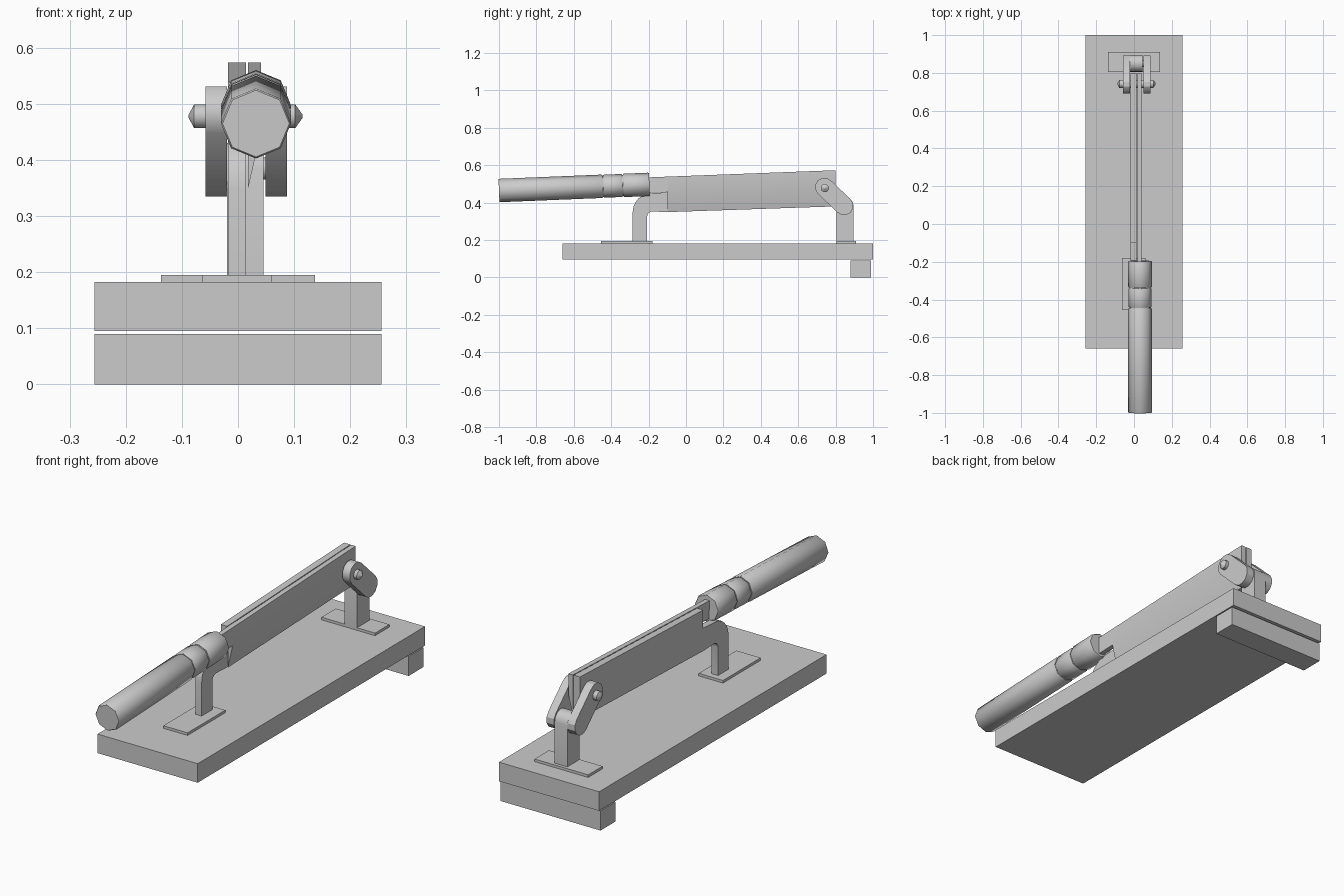
import bpy, bmesh, math
from mathutils import Vector, Matrix

if "Cube" in bpy.data.objects:
    bpy.data.objects.remove(bpy.data.objects["Cube"], do_unlink=True)

grey = bpy.data.materials.new("plain grey")
grey.use_nodes = True
COLOUR = (0.6, 0.6, 0.6, 1)
grey.diffuse_color = COLOUR
grey.node_tree.nodes["Principled BSDF"].inputs["Base Color"].default_value = COLOUR


def finish(name, bm, angle=30):
    bmesh.ops.recalc_face_normals(bm, faces=bm.faces)
    mesh = bpy.data.meshes.new(name)
    bm.to_mesh(mesh)
    bm.free()
    mesh.materials.append(grey)
    ob = bpy.data.objects.new(name, mesh)
    bpy.context.collection.objects.link(ob)
    bpy.ops.object.select_all(action="DESELECT")
    ob.select_set(True)
    bpy.context.view_layer.objects.active = ob
    bpy.ops.object.shade_smooth_by_angle(angle=math.radians(angle))
    return ob


def box(name, x, y, z):
    bm = bmesh.new()
    bmesh.ops.create_cube(bm, size=1)
    for v in bm.verts:
        v.co = [lo + (c + 0.5) * (hi - lo) for c, (lo, hi) in zip(v.co, (x, y, z))]
    return finish(name, bm)


def side_plate(name, outline, x0, x1):
    """Extrude a (y, z) outline across x."""
    bm = bmesh.new()
    face = bm.faces.new([bm.verts.new((x0, y, z)) for y, z in outline])
    ext = bmesh.ops.extrude_face_region(bm, geom=[face])
    moved = [g for g in ext["geom"] if isinstance(g, bmesh.types.BMVert)]
    bmesh.ops.translate(bm, verts=moved, vec=(x1 - x0, 0, 0))
    return finish(name, bm)


def loft(name, rings, angle=30):
    """Join equal-sized rings of points and cap both ends."""
    bm = bmesh.new()
    rows = [[bm.verts.new(p) for p in ring] for ring in rings]
    n = len(rows[0])
    for a, b in zip(rows, rows[1:]):
        for i in range(n):
            bm.faces.new((a[i], a[(i + 1) % n], b[(i + 1) % n], b[i]))
    bm.faces.new(rows[0])
    bm.faces.new(rows[-1])
    return finish(name, bm, angle)


def lathe(name, start, direction, profile, sides, angle):
    """Turn a (distance, radius) profile around an axis."""
    d = Vector(direction).normalized()
    u = d.orthogonal().normalized() if abs(d.x) > 0.5 else Vector((1, 0, 0))
    w = d.cross(u)
    turns = [2 * math.pi * i / sides for i in range(sides)]
    return loft(name, [[Vector(start) + d * t + (u * math.cos(a) + w * math.sin(a)) * r
                        for a in turns] for t, r in profile], angle)


def arc(cy, cz, r, start, end, steps=6):
    angles = [math.radians(start + (end - start) * i / steps) for i in range(steps + 1)]
    return [(cy + r * math.cos(a), cz + r * math.sin(a)) for a in angles]


def top(y):
    return 0.543 + 0.038 * y


def bottom(y):
    return 0.353 + 0.034 * y


# Board, rear foot and mounting plates
box("base_board", (-0.256, 0.256), (-0.66, 1), (0.095, 0.183))
box("rear_foot", (-0.256, 0.256), (0.88, 0.99), (0, 0.09))
box("rear_mounting_plate", (-0.137, 0.137), (0.805, 0.91), (0.183, 0.195))
box("front_mounting_plate", (-0.063, 0.061), (-0.455, -0.18), (0.183, 0.195))

# Fixed jaw: bent front post running into a tall bar
bend = [(-0.285, 0.195)] + arc(-0.185, 0.35, 0.1, 180, 90) + [(-0.1, 0.455)]
bar = [(-0.1, top(-0.1)), (0.8, top(0.8)), (0.8, bottom(0.8)), (-0.1, bottom(-0.1))]
inside = arc(-0.18, 0.325, 0.028, 90, 180, 4) + [(-0.208, 0.195)]
side_plate("fixed_jaw", bend + bar + inside, -0.018, 0.014)

# Moving blade with a ground cutting edge, and its tang
def blade_section(y):
    b, t = bottom(y), top(y)
    return [(0.018, y, b), (0.041, y, b + 0.1), (0.041, y, t), (0.018, y, t)]

loft("blade", [blade_section(-0.1), blade_section(0.8)])
side_plate("blade_tang", [(-0.22, 0.452), (-0.1, 0.456), (-0.1, top(-0.1)),
                          (-0.22, top(-0.22))], 0.018, 0.041)

# Rear post with rounded top
side_plate("rear_post", [(0.805, 0.195)] + arc(0.85, 0.385, 0.045, 180, 0, 8)
           + [(0.895, 0.195)], -0.02, 0.045)

# Pair of slanted hinge links
link = arc(0.74, 0.483, 0.05, 45, 225) + arc(0.845, 0.383, 0.05, 225, 405)
for side, x0, x1 in (("right", -0.058, -0.02), ("left", 0.049, 0.087)):
    side_plate(side + "_link", link, x0, x1)

# Hinge pins with pointed ends
lathe("blade_pin", (-0.088, 0.742, 0.478), (1, 0, 0),
      [(0, 0.003), (0.01, 0.022), (0.19, 0.022), (0.203, 0.003)], 12, 35)
lathe("post_pin", (-0.03, 0.85, 0.385), (1, 0, 0), [(0, 0.02), (0.09, 0.02)], 12, 35)

# Eight-sided handle: grip, middle ring and ferrule
axis = Vector((0, 1, 0.041))
handle_start = Vector((0.032, -1, 0.465))
for name, a, b, r in (("handle_grip", 0, 0.555, 0.0625),
                      ("handle_ring", 0.56, 0.66, 0.0615),
                      ("handle_ferrule", 0.665, 0.805, 0.0625)):
    lathe(name, handle_start, axis,
          [(a, r - 0.003), (a + 0.004, r), (b - 0.004, r), (b, r - 0.003)], 8, 50)
lathe("handle_core", handle_start, axis, [(0.5, 0.057), (0.7, 0.057)], 8, 50)
